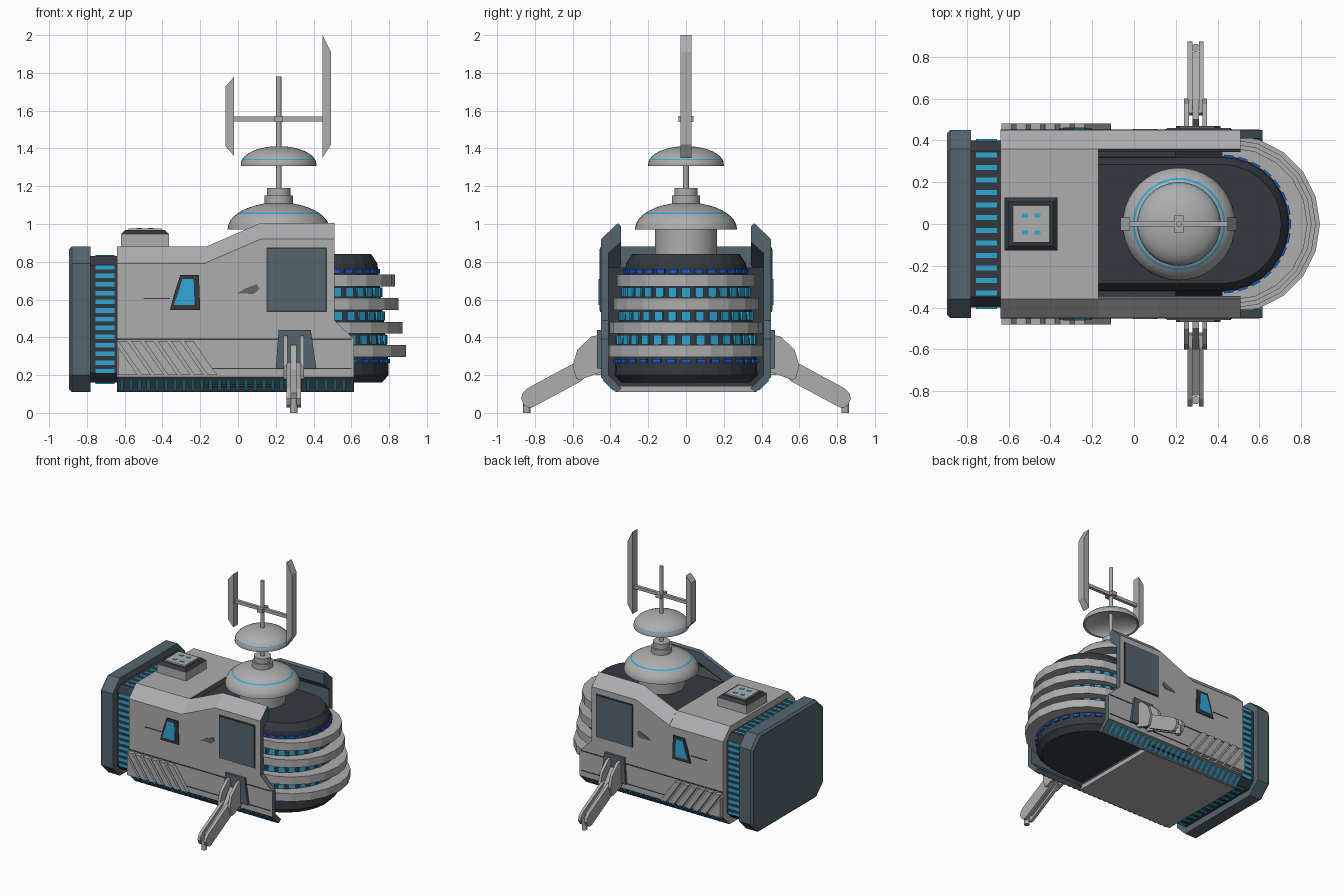
import bpy, bmesh, math
from mathutils import Matrix, Vector

if "Cube" in bpy.data.objects:
    bpy.data.objects.remove(bpy.data.objects["Cube"])

def material(name, r, g, b):
    m = bpy.data.materials.new(name)
    m.diffuse_color = (r, g, b, 1)
    m.use_nodes = True
    m.node_tree.nodes["Principled BSDF"].inputs["Base Color"].default_value = m.diffuse_color
    return m

GREY = material("light grey", 0.42, 0.42, 0.43)
SLATE = material("dark slate", 0.09, 0.13, 0.155)
COAL = material("charcoal", 0.035, 0.042, 0.05)
BLUE = material("sky blue", 0.03, 0.39, 0.66)
DEEP = material("deep blue", 0.01, 0.10, 0.60)
MID = material("mid grey", 0.13, 0.135, 0.14)

def finish(name, bm, mats, rule=None, smooth=False):
    bmesh.ops.recalc_face_normals(bm, faces=bm.faces[:])
    bm.normal_update()
    if rule:
        for f in bm.faces:
            f.material_index = rule(f.normal, f.calc_center_median())
    me = bpy.data.meshes.new(name)
    bm.to_mesh(me)
    bm.free()
    for m in mats:
        me.materials.append(m)
    ob = bpy.data.objects.new(name, me)
    bpy.context.collection.objects.link(ob)
    if smooth:
        bpy.ops.object.select_all(action='DESELECT')
        ob.select_set(True)
        bpy.context.view_layer.objects.active = ob
        bpy.ops.object.shade_smooth_by_angle(angle=math.radians(35))
    return ob

def loft(name, rings, mats, rule=None):
    """Skin a list of equal-length closed outlines and cap both ends."""
    bm = bmesh.new()
    vs = [[bm.verts.new(p) for p in r] for r in rings]
    n = len(rings[0])
    for a, b in zip(vs, vs[1:]):
        for i in range(n):
            j = (i + 1) % n
            bm.faces.new((a[i], a[j], b[j], b[i]))
    bm.faces.new(vs[0])
    bm.faces.new(vs[-1])
    return finish(name, bm, mats, rule)

def prism(name, pts, axis, a, b, mat):
    place = {'x': lambda u, v, t: (t, u, v), 'y': lambda u, v, t: (u, t, v), 'z': lambda u, v, t: (u, v, t)}[axis]
    return loft(name, [[place(u, v, t) for u, v in pts] for t in (a, b)], [mat])

def rect(u0, u1, v0, v1):
    return [(u0, v0), (u1, v0), (u1, v1), (u0, v1)]

def boxes(name, items, mat):
    """One object from many boxes: (centre, size, rotation matrix)."""
    bm = bmesh.new()
    for c, s, rot in items:
        bmesh.ops.create_cube(bm, size=1, matrix=Matrix.Translation(c) @ rot.to_4x4() @ Matrix.Diagonal((*s, 1)))
    return finish(name, bm, [mat])

def lathe(name, prof, cx, mats, rule=None, seg=40):
    bm = bmesh.new()
    vs = [bm.verts.new((r, 0, z)) for r, z in prof]
    es = [bm.edges.new(p) for p in zip(vs, vs[1:])]
    bmesh.ops.spin(bm, geom=vs + es, cent=(0, 0, 0), axis=(0, 0, 1), angle=2 * math.pi, steps=seg)
    bmesh.ops.remove_doubles(bm, verts=bm.verts[:], dist=1e-5)
    bmesh.ops.translate(bm, verts=bm.verts[:], vec=(cx, 0, 0))
    return finish(name, bm, mats, rule, True)

def octagon(x, hy, z0, z1, c):
    return [(x, -hy + c, z0), (x, hy - c, z0), (x, hy, z0 + c), (x, hy, z1 - c),
            (x, hy - c, z1), (x, -hy + c, z1), (x, -hy, z1 - c), (x, -hy, z0 + c)]

I3 = Matrix.Identity(3)

# Rear cap and ribbed neck
loft("rear_cap", [octagon(-0.78, 0.45, 0.11, 0.88, 0.09), octagon(-0.88, 0.45, 0.11, 0.88, 0.09),
                  octagon(-0.895, 0.435, 0.125, 0.865, 0.085)], [SLATE])
loft("neck", [octagon(-0.79, 0.40, 0.16, 0.83, 0.05), octagon(-0.63, 0.40, 0.16, 0.83, 0.05)], [COAL])
dashes = []
for s in (-1, 1):
    dashes += [((-0.705, s * 0.40, 0.22 + 0.046 * i), (0.1, 0.012, 0.024), I3) for i in range(13)]
    dashes += [((-0.705, -0.33 + 0.06 * i, 0.495 + s * 0.335), (0.1, 0.024, 0.012), I3) for i in range(12)]
boxes("neck_lights", dashes, BLUE)

# Main hull: solid rear block with dark lower chamfer
def hull_rule(n, c):
    if n.x > 0.5 or (n.z < -0.3 and abs(n.y) > 0.3):
        return 1
    return 0

def block(x, zt):
    h = [(0.37, 0.11), (0.45, 0.19), (0.45, zt - 0.09), (0.36, zt)]
    return [(x, y, z) for y, z in h] + [(x, -y, z) for y, z in reversed(h)]

loft("hull_rear", [block(-0.64, 0.88), block(-0.17, 0.88)], [GREY, SLATE], hull_rule)
prism("hull_floor", rect(-0.17, 0.2, -0.37, 0.37), 'z', 0.11, 0.14, GREY)
prism("inner_core", rect(-0.17, 0.2, -0.41, 0.41), 'z', 0.14, 0.77, COAL)

# Side walls with raised wings, and everything mounted on them
for s, side in ((-1, "front"), (1, "back")):
    def wall(x, zt):
        p = [(0.37, 0.11), (0.45, 0.19), (0.45, zt - 0.085), (0.36, zt),
             (0.345, zt - 0.015), (0.345, zt - 0.1), (0.41, zt - 0.16), (0.41, 0.2), (0.34, 0.13)]
        return [(x, s * y, z) for y, z in p]

    def lower(x, zt):
        p = [(0.37, 0.11), (0.45, 0.19), (0.45, zt), (0.41, zt), (0.41, 0.2), (0.34, 0.13)]
        return [(x, s * y, z) for y, z in p]

    def wall_rule(n, c):
        if n.y * s < -0.1 or n.x > 0.5 or (n.z < -0.3 and n.y * s > 0.3):
            return 1
        return 0

    loft(side + "_wall", [wall(-0.17, 0.88), wall(0.12, 1.005), wall(0.51, 1.005)], [GREY, SLATE], wall_rule)
    loft(side + "_wall_toe", [lower(0.51, 0.49), lower(0.615, 0.39)], [GREY, SLATE], wall_rule)

    def plate(name, pts, t, mat):
        prism(side + "_" + name, pts, 'y', s * 0.445, s * (0.45 + t), mat)

    plate("door_frame", rect(0.15, 0.47, 0.535, 0.875), 0.004, COAL)
    plate("door", rect(0.157, 0.463, 0.542, 0.868), 0.009, SLATE)
    plate("window_frame", [(-0.36, 0.545), (-0.20, 0.545), (-0.207, 0.73), (-0.305, 0.73), (-0.335, 0.64)], 0.008, COAL)
    plate("window", [(-0.34, 0.57), (-0.23, 0.57), (-0.235, 0.71), (-0.295, 0.71), (-0.315, 0.64)], 0.012, BLUE)
    plate("side_port", [(-0.005, 0.632), (0.03, 0.655), (0.10, 0.682), (0.112, 0.655), (0.085, 0.63)], 0.005, MID)
    plate("groove", rect(-0.5, -0.36, 0.602, 0.608), 0.003, COAL)
    plate("upper_seam", rect(-0.64, 0.6, 0.387, 0.394), 0.003, COAL)
    plate("lower_seam", rect(-0.15, 0.6, 0.232, 0.238), 0.003, COAL)

    # Slanted cooling ribs
    for i in range(6):
        x = -0.635 + 0.07 * i
        prism(f"{side}_rib_{i}", [(x, 0.38), (x + 0.048, 0.38), (x + 0.175, 0.2), (x + 0.125, 0.2)],
              'y', s * 0.445, s * 0.48, GREY)
    prism(side + "_rib_corner", [(-0.635, 0.2), (-0.53, 0.2), (-0.635, 0.35)], 'y', s * 0.445, s * 0.48, GREY)

    # Sill lights lying on the lower chamfer
    tilt = Matrix.Rotation(-s * math.pi / 4, 3, 'X')
    boxes(side + "_sill_lights", [((-0.615 + 0.047 * i, s * 0.411, 0.149), (0.02, 0.01, 0.075), tilt)
                                  for i in range(26)], BLUE)

    # Leg socket, bracket, twin-rail arm and foot
    prism(side + "_leg_socket", [(0.2, 0.235), (0.415, 0.235), (0.385, 0.44), (0.215, 0.44)],
          'y', s * 0.44, s * 0.47, SLATE)
    bracket = [(0.44, 0.22), (0.44, 0.415), (0.5, 0.405), (0.575, 0.335), (0.6, 0.25), (0.58, 0.18), (0.56, 0.175)]
    arm = [(0.56, 0.165), (0.52, 0.2), (0.53, 0.27), (0.59, 0.265), (0.84, 0.13), (0.865, 0.105),
           (0.873, 0.075), (0.86, 0.045), (0.84, 0.03), (0.815, 0.028)]
    core = [(0.45, 0.25), (0.5, 0.36), (0.6, 0.23), (0.82, 0.105), (0.80, 0.06), (0.56, 0.19)]
    for k, (x0, x1) in enumerate(((0.24, 0.262), (0.328, 0.35))):
        prism(f"{side}_leg_bracket_{k}", [(s * y, z) for y, z in bracket], 'x', x0, x1, GREY)
    for k, (x0, x1) in enumerate(((0.257, 0.28), (0.31, 0.333))):
        prism(f"{side}_leg_rail_{k}", [(s * y, z) for y, z in arm], 'x', x0, x1, GREY)
    prism(side + "_leg_piston", [(s * y, z) for y, z in core], 'x', 0.279, 0.311, GREY)
    ring = [(0.295 + 0.02 * math.cos(a * math.pi / 6), s * 0.843 + 0.02 * math.sin(a * math.pi / 6)) for a in range(12)]
    prism(side + "_foot", ring, 'z', 0, 0.075, GREY)

# Tapered drum in the nose
def stadium(r, z):
    arc = [math.radians(-90 + 180 * i / 14) for i in range(15)]
    return [(-0.17, -r, z)] + [(0.42 + r * math.cos(a), r * math.sin(a), z) for a in arc] + [(-0.17, r, z)]

loft("nose_drum", [stadium(r, z) for r, z in ((0.34, 0.16), (0.378, 0.2), (0.375, 0.28), (0.318, 0.79), (0.285, 0.84))], [COAL])

# Light rings hugging the drum
for k, (z, r) in enumerate(((0.67, 0.365), (0.545, 0.385), (0.42, 0.405), (0.297, 0.425))):
    arc = [math.radians(-90 + 18 * i) for i in range(11)]
    out = [(0.465 + r * math.cos(a), r * math.sin(a)) for a in arc]
    q = r - 0.11
    inn = [(0.465 + q * math.cos(a), q * math.sin(a)) for a in reversed(arc)]
    prism(f"nose_ring_{k}", [(0.42, -r)] + out + [(0.42, r), (0.42, q)] + inn + [(0.42, -q)], 'z', z, z + 0.062, GREY)

# Glowing windows between the rings
def lights(z, h):
    r = 0.375 - (z - 0.28) * 0.057 / 0.51
    res = []
    for i in range(-7, 8):
        a = math.radians(12 * i)
        res.append(((0.42 + r * math.cos(a), r * math.sin(a), z), (0.018, 0.045, h), Matrix.Rotation(a, 3, 'Z')))
    return res

boxes("nose_lights", lights(0.638, 0.05) + lights(0.513, 0.05) + lights(0.388, 0.05), BLUE)
boxes("nose_glow", lights(0.274, 0.022) + lights(0.75, 0.022), DEEP)

# Roof hatch
def square(h, z):
    return [(-0.492 - h, -h, z), (-0.492 + h, -h, z), (-0.492 + h, h, z), (-0.492 - h, h, z)]

loft("hatch_base", [square(0.127, 0.87), square(0.127, 0.947)], [GREY])
loft("hatch_frame", [square(0.127, 0.947), square(0.105, 0.967)], [COAL])
loft("hatch_lid", [square(0.094, 0.95), square(0.088, 0.976)], [GREY])
boxes("hatch_marks", [((-0.492 + a * 0.03, b * 0.04, 0.976), (0.03, 0.02, 0.006), I3)
                      for a in (-1, 1) for b in (-1, 1)], BLUE)

# Radar: pedestal, big dome, collar, mast, small dish
CX = 0.215
lathe("dome_pedestal", [(0, 0.8), (0.165, 0.8), (0.165, 0.985), (0, 0.985)], CX, [GREY])
dome = [(0, 0.98), (0.255, 0.98), (0.27, 0.97)]
for d in (6, 14, 22, 30, 35, 38.5, 45, 54, 63, 72, 81, 90):
    a = math.radians(d)
    dome.append((0.27 * math.cos(a), 0.972 + 0.142 * math.sin(a)))
dome[-1] = (0, 1.114)
lathe("radar_dome", dome, CX, [GREY, BLUE], lambda n, c: int(1.0535 < c.z < 1.0605))
lathe("dome_collar", [(0, 1.1), (0.075, 1.1), (0.075, 1.15), (0.062, 1.15), (0.062, 1.19), (0, 1.19)], CX, [GREY])
lathe("mast", [(0, 1.18), (0.015, 1.18), (0.015, 1.78), (0, 1.78)], CX, [GREY], seg=12)
ang = [math.radians(d) for d in (0, 8, 13, 16, 25, 35, 45, 55, 65, 75, 83)]
dish = [(0.2 * math.cos(a), 1.317 + 0.095 * math.sin(a)) for a in ang] + [(0, 1.412)]
under = [(0, 1.395)] + [(0.188 * math.cos(a), 1.312 + 0.083 * math.sin(a)) for a in reversed(ang)]
lathe("radar_dish", dish + under + [(0.2, 1.308), (0.2, 1.317)], CX, [GREY, BLUE],
      lambda n, c: int(n.z > 0 and 1.3385 < c.z < 1.3435))

# Antenna crossbar, hub and sails
prism("antenna_bar", rect(-0.02, 0.45, -0.012, 0.012), 'z', 1.543, 1.568, GREY)
prism("antenna_hub", rect(CX - 0.022, CX + 0.022, -0.04, 0.04), 'z', 1.54, 1.571, GREY)
prism("short_sail", [(-0.065, 1.41), (-0.02, 1.36), (-0.02, 1.78), (-0.065, 1.73)], 'y', -0.03, 0.03, GREY)
prism("tall_sail", [(0.447, 1.35), (0.492, 1.42), (0.492, 1.91), (0.447, 2.0)], 'y', -0.03, 0.03, GREY)
